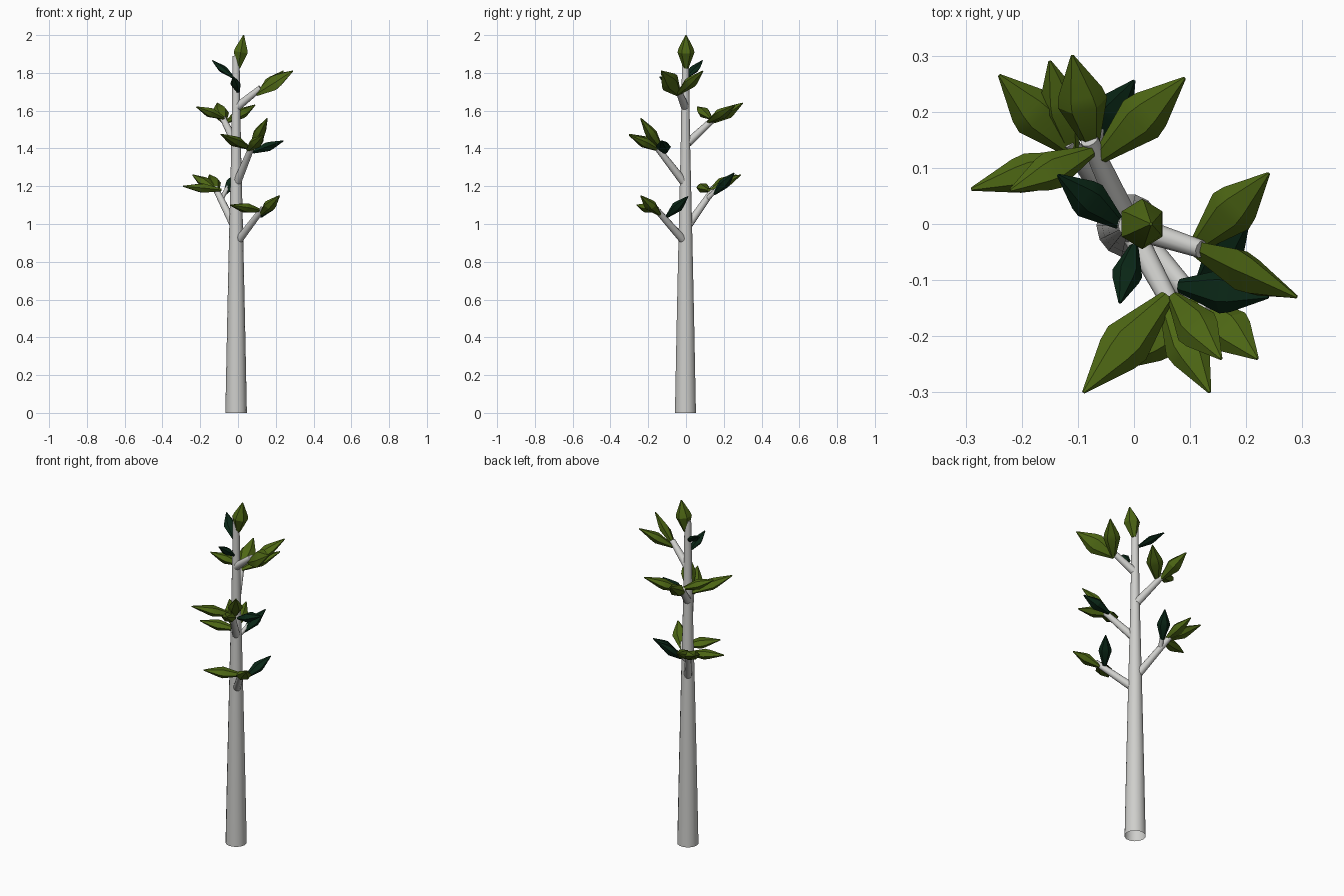
import bpy, bmesh, math
from mathutils import Vector, Matrix

old = bpy.data.objects.get("Cube")
if old:
    bpy.data.objects.remove(old, do_unlink=True)


def material(name, rgb):
    mat = bpy.data.materials.new(name)
    mat.use_nodes = True
    mat.diffuse_color = (*rgb, 1)
    bsdf = mat.node_tree.nodes["Principled BSDF"]
    bsdf.inputs["Base Color"].default_value = (*rgb, 1)
    bsdf.inputs["Roughness"].default_value = 0.8
    return mat


BARK = material("pale bark", (0.62, 0.62, 0.60))
GREEN = material("leaf green", (0.075, 0.135, 0.007))
DARK = material("dark leaf green", (0.003, 0.02, 0.008))


def loft(name, rings, sides, mat, matrix, angle, cap_start):
    """Skin rings of (height, half width, half depth) along local z."""
    bm = bmesh.new()
    loops = []
    for h, a, b in rings:
        loops.append([bm.verts.new(matrix @ Vector((
            a * math.cos(math.tau * i / sides),
            b * math.sin(math.tau * i / sides), h))) for i in range(sides)])
    for low, high in zip(loops, loops[1:]):
        for i in range(sides):
            j = (i + 1) % sides
            bm.faces.new((low[i], low[j], high[j], high[i]))
    bm.faces.new(loops[-1])
    if cap_start:
        bm.faces.new(loops[0][::-1])
    bmesh.ops.recalc_face_normals(bm, faces=bm.faces)
    mesh = bpy.data.meshes.new(name)
    bm.to_mesh(mesh)
    bm.free()
    mesh.materials.append(mat)
    obj = bpy.data.objects.new(name, mesh)
    bpy.context.collection.objects.link(obj)
    bpy.ops.object.select_all(action="DESELECT")
    obj.select_set(True)
    bpy.context.view_layer.objects.active = obj
    bpy.ops.object.shade_smooth_by_angle(angle=math.radians(angle))
    return obj


def frame(start, end, roll=0):
    """Frame at start with z towards end and x held level before the roll."""
    z = (end - start).normalized()
    x = z.cross(Vector((0, 0, 1))).normalized()
    y = z.cross(x)
    rot = Matrix((x, y, z)).transposed().to_4x4()
    return Matrix.Translation(start) @ rot @ Matrix.Rotation(math.radians(roll), 4, "Z")


def branch(name, start, end, r0=0.022, r1=0.016):
    start, end = Vector(start), Vector(end)
    length = (end - start).length
    loft(name, [(0, r0, r0), (length, r1, r1)], 10, BARK, frame(start, end), 40, True)


def leaf(name, base, tip, mat=GREEN, width=0.09, depth=0.055, roll=0):
    base, tip = Vector(base), Vector(tip)
    n, a, b = (tip - base).length, width / 2, depth / 2
    rings = [(0, a * 0.3, b * 0.3), (n * 0.48, a, b),
             (n * 0.6, a * 0.88, b * 0.85), (n, 0.003, 0.003)]
    loft(name, rings, 6, mat, frame(base, tip, roll), 25, True)


# Trunk: open at the foot, tapering to the crown
trunk_profile = [(0, 0.057), (0.5, 0.047), (0.95, 0.037), (1.4, 0.026), (1.89, 0.018)]
loft("trunk", [(h, r, r) for h, r in trunk_profile], 14, BARK,
     Matrix.Translation((-0.01, -0.003, 0)), 40, False)

# Branches
branch("low_front_branch", (0, -0.01, 0.91), (0.13, -0.16, 1.08))
branch("low_back_branch", (-0.02, 0.01, 0.99), (-0.12, 0.15, 1.19))
branch("middle_front_branch", (-0.005, -0.01, 1.22), (0.07, -0.15, 1.40))
branch("upper_back_branch", (-0.015, 0.01, 1.43), (-0.08, 0.15, 1.56))
branch("top_branch", (-0.005, -0.005, 1.62), (0.12, -0.045, 1.72))
branch("low_back_twig", (-0.09, 0.11, 1.13), (-0.045, 0.19, 1.21), 0.013, 0.01)

# Crown leaves
leaf("crown_leaf", (0, 0, 1.825), (0.03, 0, 2.0), depth=0.085)
leaf("crown_side_leaf", (-0.025, 0, 1.775), (-0.135, 0.087, 1.865), DARK, 0.07, 0.035)
leaf("crown_front_leaf", (0, -0.04, 1.70), (-0.025, -0.14, 1.78), DARK, 0.055, 0.045)

# Top branch leaves
leaf("top_leaf_front", (0.10, -0.04, 1.69), (0.29, -0.13, 1.81), width=0.11, roll=55)
leaf("top_leaf_back", (0.11, -0.04, 1.69), (0.24, 0.09, 1.81))

# Upper back leaves
leaf("upper_leaf_right", (-0.075, 0.13, 1.56), (-0.22, 0.06, 1.62), width=0.07)
leaf("upper_leaf_back", (-0.075, 0.14, 1.54), (-0.11, 0.30, 1.64), depth=0.07)
leaf("upper_leaf_left", (-0.06, 0.12, 1.54), (0.09, 0.26, 1.63))

# Middle front leaves
leaf("middle_leaf_right", (0.06, -0.13, 1.40), (-0.09, -0.30, 1.475))
leaf("middle_leaf_front", (0.055, -0.14, 1.39), (0.135, -0.30, 1.47), width=0.08)
leaf("middle_leaf_upper", (0.07, -0.13, 1.40), (0.155, -0.24, 1.56), width=0.08)
leaf("middle_leaf_left", (0.08, -0.11, 1.38), (0.24, -0.13, 1.44), DARK, 0.08)

# Low back leaves
leaf("low_back_leaf_right", (-0.09, 0.12, 1.18), (-0.29, 0.062, 1.20), width=0.07)
leaf("low_back_leaf_outer", (-0.11, 0.13, 1.18), (-0.24, 0.265, 1.26))
leaf("low_back_leaf_rear", (-0.11, 0.13, 1.18), (-0.15, 0.29, 1.26), width=0.08)
leaf("low_back_leaf_left", (-0.07, 0.15, 1.16), (0, 0.255, 1.27), DARK, 0.07)

# Low front leaves
leaf("low_front_leaf_left", (0.12, -0.14, 1.05), (0.22, -0.24, 1.15), width=0.085)
leaf("low_front_leaf_right", (0.12, -0.14, 1.07), (-0.04, -0.26, 1.10))
leaf("low_front_leaf_rear", (0.12, -0.10, 1.04), (0.205, 0.01, 1.145), DARK, 0.07)
